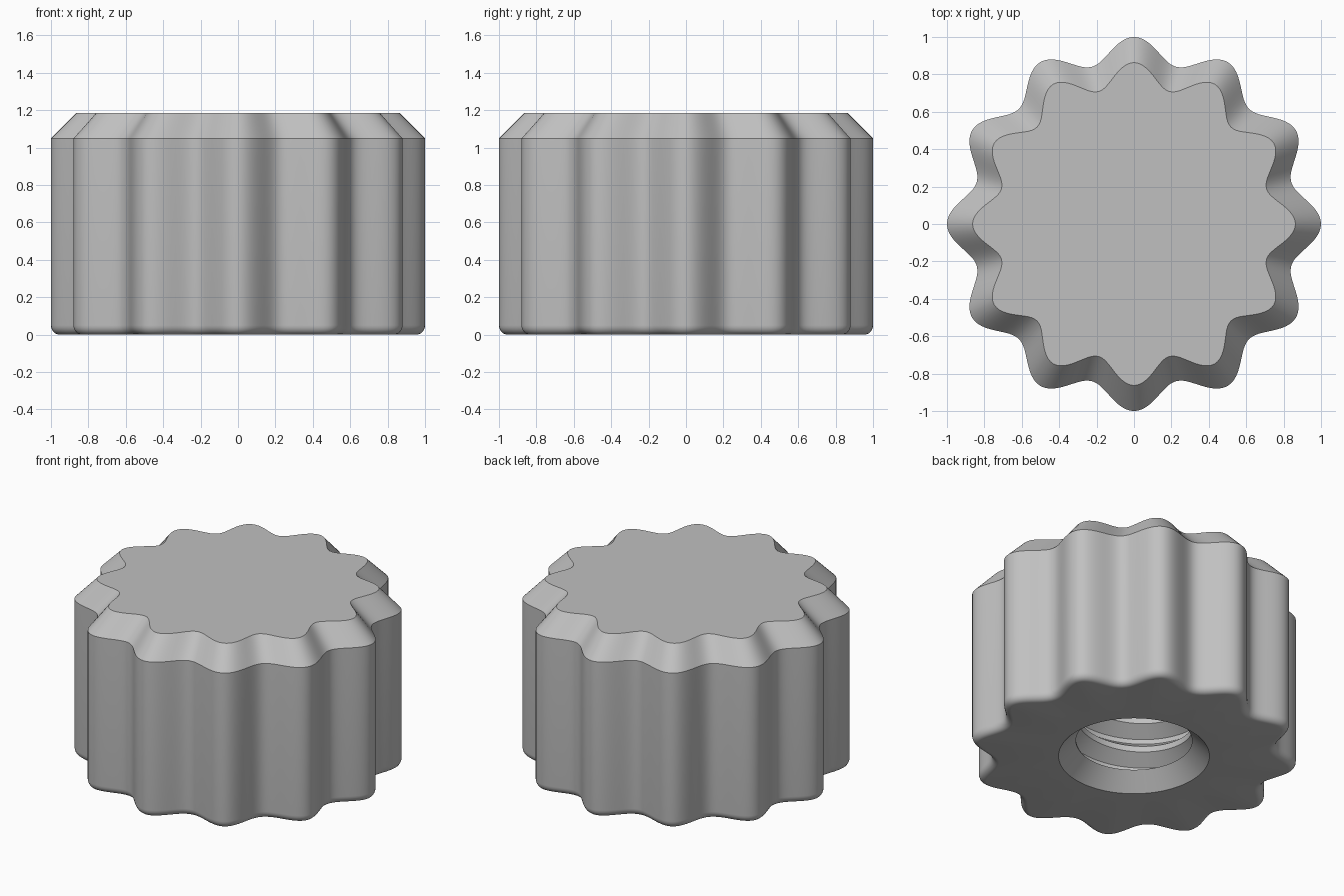
import bpy, bmesh
from math import sin, cos, pi, hypot, tau

cube = bpy.data.objects.get("Cube")
if cube:
    bpy.data.objects.remove(cube, do_unlink=True)

LOBES, SEGS = 12, 288
HEIGHT, CHAMFER = 1.185, 0.137
MEAN_R, WAVE = 0.935, 0.065
MINOR_R, MAJOR_R, PITCH = 0.354, 0.44, 0.2
BORE_START, BORE_END = 0.107, 0.9

bm = bmesh.new()


def wave_radius(a):
    return MEAN_R + WAVE * cos(LOBES * a)


def fluted_ring(z, shrink=0.0, inset=0.0):
    """Lobed outline: shrink moves towards the axis, inset along the normal."""
    ring = []
    for i in range(SEGS):
        a = tau * i / SEGS
        r = wave_radius(a) - shrink
        dr = -WAVE * LOBES * sin(LOBES * a)
        tx, ty = dr * cos(a) - r * sin(a), dr * sin(a) + r * cos(a)
        n = hypot(tx, ty)
        ring.append(bm.verts.new((r * cos(a) - inset * ty / n,
                                  r * sin(a) + inset * tx / n, z)))
    return ring


def round_ring(z, r):
    return [bm.verts.new((r * cos(tau * i / SEGS), r * sin(tau * i / SEGS), z))
            for i in range(SEGS)]


def bridge(a, b, closed=True):
    for i in range(len(a) if closed else len(a) - 1):
        j = (i + 1) % len(a)
        bm.faces.new((a[i], a[j], b[j], b[i]))


# Outer shell: top face, bevelled shoulder, fluted grip, rounded foot, countersink
rings = [fluted_ring(HEIGHT, shrink=CHAMFER), fluted_ring(HEIGHT - CHAMFER)]
bm.faces.new(rings[0])
FOOT_STEPS = 6
for s in range(FOOT_STEPS + 1):
    t = pi / 2 * s / FOOT_STEPS
    rings.append(fluted_ring(0.05 * (1 - sin(t)), inset=0.045 * (1 - cos(t))))
rings += [round_ring(0, 0.46), round_ring(BORE_START, MINOR_R)]
for upper, lower in zip(rings, rings[1:]):
    bridge(upper, lower)

# Threaded bore: rows follow a helix and are clamped to the ends of the hole
profile = [(0.0, MINOR_R), (0.2, MINOR_R), (0.52, MAJOR_R), (0.68, MAJOR_R)]
turns = int((BORE_END - BORE_START) / PITCH) + 3
previous = None
for k in range(turns * len(profile)):
    turn, step = divmod(k, len(profile))
    offset, radius = profile[step]
    row = []
    for i in range(SEGS + 1):
        a = tau * i / SEGS
        z = BORE_START + PITCH * (turn - 1 + offset + i / SEGS)
        inside = BORE_START < z < BORE_END
        r = radius if inside else MINOR_R
        z = min(max(z, BORE_START), BORE_END)
        row.append(bm.verts.new((r * cos(a), r * sin(a), z)))
    if previous:
        bridge(previous, row, closed=False)
    previous = row

# Blind end of the bore
bm.faces.new(round_ring(BORE_END, MINOR_R))

bmesh.ops.remove_doubles(bm, verts=bm.verts[:], dist=1e-5)
bmesh.ops.recalc_face_normals(bm, faces=bm.faces[:])
mesh = bpy.data.meshes.new("fluted_knob")
bm.to_mesh(mesh)
bm.free()

# Single grey finish
grey = bpy.data.materials.new("plain grey")
grey.use_nodes = True
colour = (0.53, 0.53, 0.53, 1)
grey.diffuse_color = colour
grey.node_tree.nodes["Principled BSDF"].inputs["Base Color"].default_value = colour
mesh.materials.append(grey)

knob = bpy.data.objects.new("fluted_knob", mesh)
bpy.context.collection.objects.link(knob)
bpy.ops.object.select_all(action="DESELECT")
knob.select_set(True)
bpy.context.view_layer.objects.active = knob
bpy.ops.object.shade_smooth_by_angle(angle=pi / 6)
